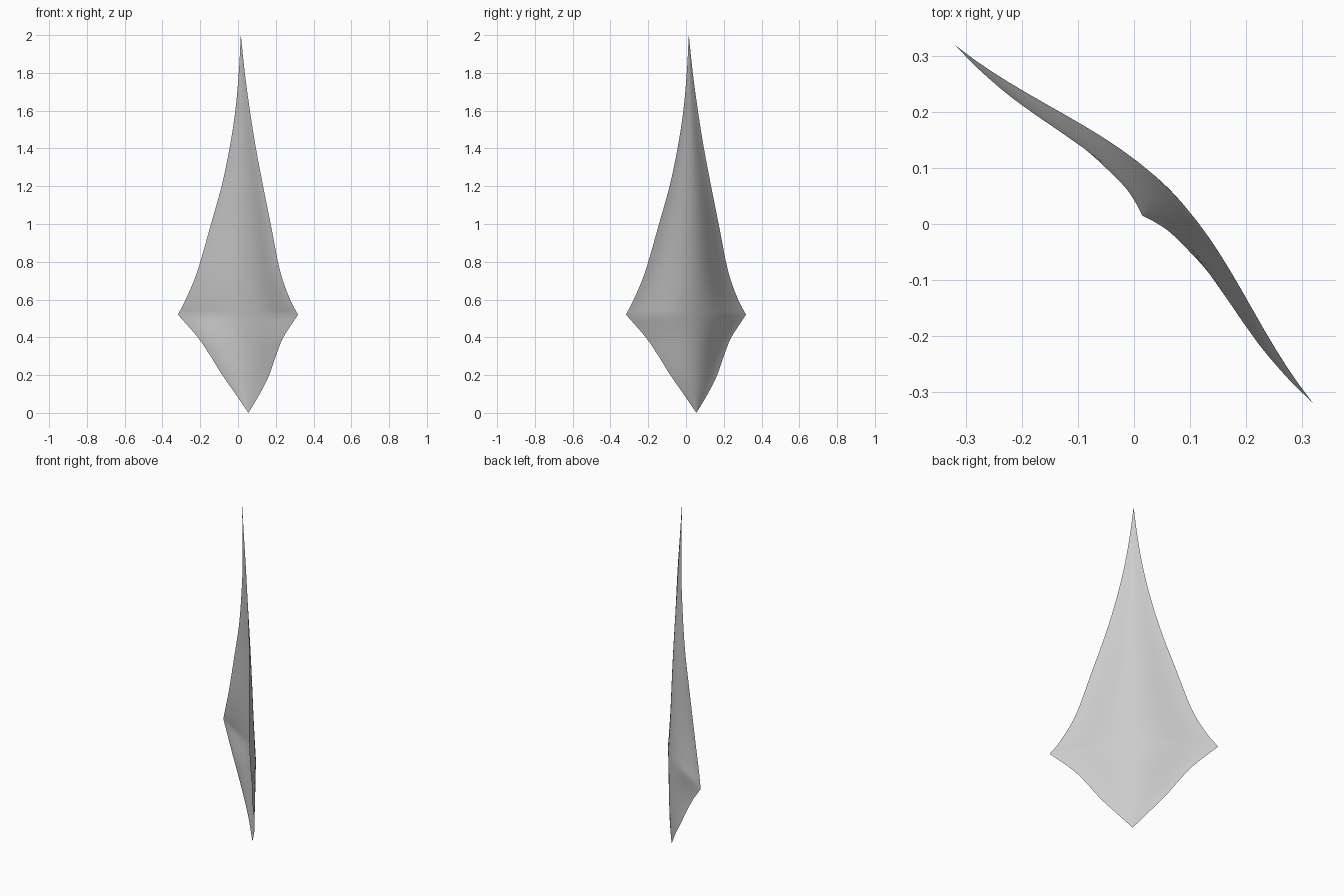
import bpy, bmesh, math

if "Cube" in bpy.data.objects:
    bpy.data.objects.remove(bpy.data.objects["Cube"])

R2 = math.sqrt(2)

# Edge profile: (x of left edge, x of right edge, depth of centre line, z)
LOWER = [(0.055, 0.055, 0.078, 0.0), (-0.013, 0.115, 0.083, 0.1),
         (-0.083, 0.165, 0.086, 0.2), (-0.145, 0.2, 0.088, 0.3),
         (-0.213, 0.24, 0.0885, 0.4), (-0.318, 0.318, 0.088, 0.52)]
UPPER = [(-0.318, 0.318, 0.088, 0.52), (-0.277, 0.276, 0.085, 0.6),
         (-0.215, 0.223, 0.079, 0.75), (-0.143, 0.173, 0.07, 1.0),
         (-0.087, 0.133, 0.061, 1.2), (-0.045, 0.095, 0.051, 1.4),
         (-0.014, 0.063, 0.041, 1.6), (0.004, 0.036, 0.031, 1.8),
         (0.015, 0.015, 0.021, 2.0)]


def smooth(points, steps=4):
    """Catmull-Rom curve through the points."""
    ext = [tuple(2 * a - b for a, b in zip(points[0], points[1]))] + points
    ext.append(tuple(2 * a - b for a, b in zip(points[-1], points[-2])))
    out = []
    for i in range(1, len(ext) - 2):
        for s in range(steps):
            t = s / steps
            out.append(tuple(
                0.5 * (2 * b + (c - a) * t + (2 * a - 5 * b + 4 * c - d) * t * t
                       + (3 * b - a - 3 * c + d) * t ** 3)
                for a, b, c, d in zip(*ext[i - 1:i + 3])))
    return out + [points[-1]]


# Curved petal sheet, mirrored across the diagonal plane x = y
N = 24
bm = bmesh.new()
rows = []
for xl, xr, centre, z in smooth(LOWER) + smooth(UPPER)[1:]:
    half, edge = (xr - xl) / R2, (xr + xl) / R2
    row = []
    for j in range(N + 1):
        t = 2 * j / N - 1
        f = 0.35 * (1 + math.cos(math.pi * t)) + 0.3 * (1 - t * t)
        u, w = half * t, edge + (centre - edge) * f
        if half < 1e-6:
            w = edge
        row.append(bm.verts.new(((w + u) / R2, (w - u) / R2, z)))
    rows.append(row)
for a, b in zip(rows, rows[1:]):
    for j in range(N):
        bm.faces.new((a[j + 1], a[j], b[j], b[j + 1]))
bmesh.ops.remove_doubles(bm, verts=bm.verts, dist=1e-5)

# Face the outside of the bulge outward
bm.normal_update()
if sum((f.normal.x + f.normal.y) * f.calc_area() for f in bm.faces) < 0:
    bmesh.ops.reverse_faces(bm, faces=bm.faces)

mesh = bpy.data.meshes.new("petal_sheet")
bm.to_mesh(mesh)
bm.free()
for p in mesh.polygons:
    p.use_smooth = True
obj = bpy.data.objects.new("petal_sheet", mesh)
bpy.context.collection.objects.link(obj)
